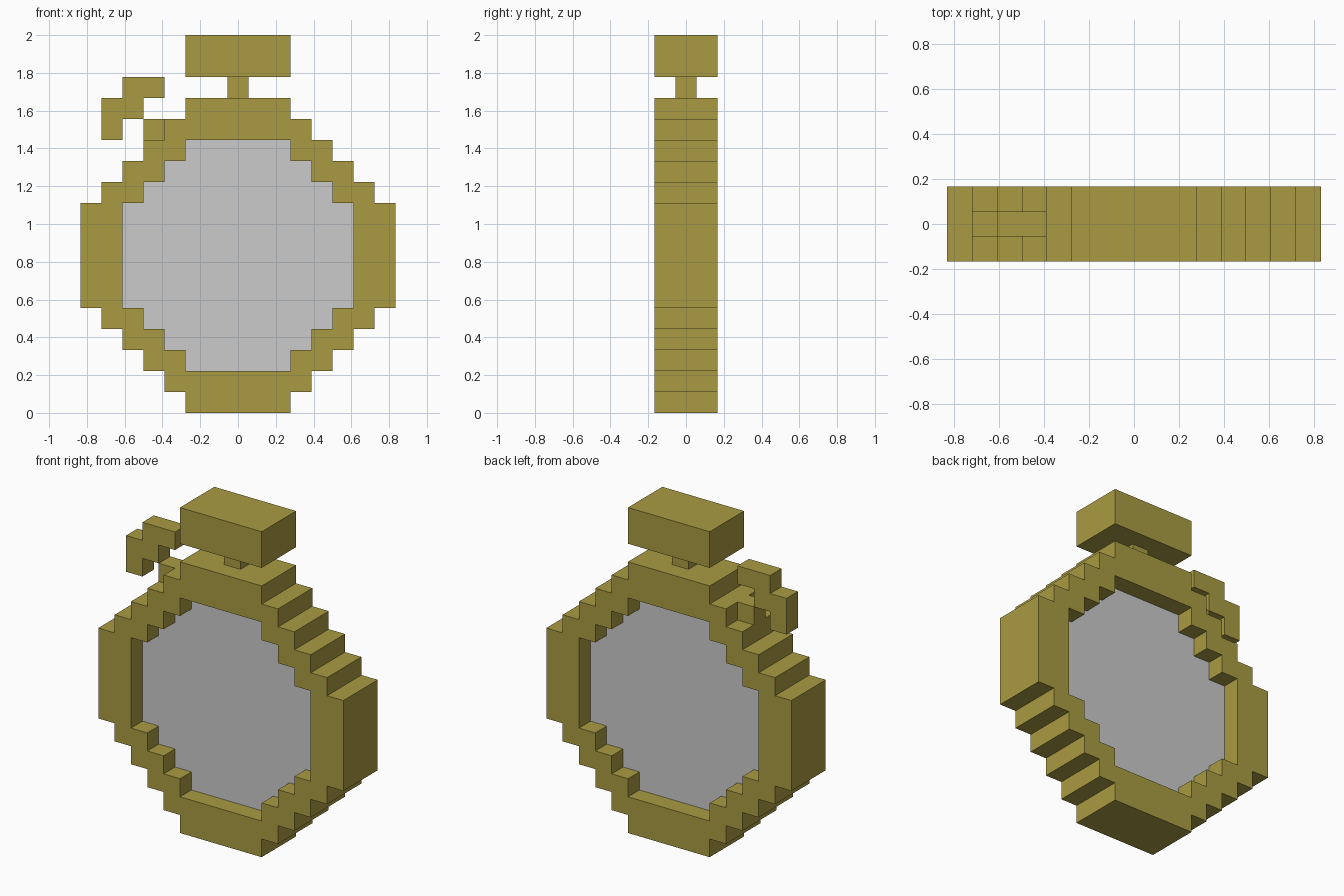
import bpy, bmesh, math
from mathutils import Matrix

if "Cube" in bpy.data.objects:
    bpy.data.objects.remove(bpy.data.objects["Cube"])

U = 1 / 9  # one voxel
CENTRE = 7.5  # dial centre height, in voxels

gold = bpy.data.materials.new("gold")
gold.diffuse_color = (0.40, 0.33, 0.055, 1)
gold.use_nodes = True
gold.node_tree.nodes["Principled BSDF"].inputs["Base Color"].default_value = gold.diffuse_color


def stepped_round(radius):
    """Closed voxel-circle outline: one stepped quarter turned four times."""
    quarter = [(2.5, radius)]
    while quarter[-1][0] < radius:
        x, y = quarter[-1]
        quarter += [(x, y - 1), (x + 1, y - 1)]
    points = []
    for _ in range(4):
        points += [(x, y + CENTRE) for x, y in quarter]
        quarter = [(y, -x) for x, y in quarter]
    return points


def slab(name, outlines, depth, material=None):
    """Extrude x-z outlines (later ones cut holes) symmetrically along y."""
    curve = bpy.data.curves.new(name + "_profile", 'CURVE')
    curve.dimensions, curve.fill_mode = '2D', 'BOTH'
    curve.extrude = depth * U / 2
    for outline in outlines:
        spline = curve.splines.new('POLY')
        spline.points.add(len(outline) - 1)
        for p, (x, z) in zip(spline.points, outline):
            p.co = (x * U, z * U, 0, 1)
        spline.use_cyclic_u = True
    temp = bpy.data.objects.new(name + "_temp", curve)
    bpy.context.collection.objects.link(temp)
    mesh = bpy.data.meshes.new_from_object(temp)
    bpy.data.objects.remove(temp)
    bpy.data.curves.remove(curve)

    bm = bmesh.new()
    bm.from_mesh(mesh)
    bmesh.ops.remove_doubles(bm, verts=bm.verts, dist=1e-4)
    bm.transform(Matrix.Rotation(math.pi / 2, 4, 'X'))
    bmesh.ops.recalc_face_normals(bm, faces=bm.faces)
    for face in bm.faces:
        face.smooth = False
    bm.to_mesh(mesh)
    bm.free()
    mesh.materials.clear()
    if material:
        mesh.materials.append(material)
    obj = bpy.data.objects.new(name, mesh)
    bpy.context.collection.objects.link(obj)
    return obj


def rect(x0, x1, z0, z1):
    return [(x0, z0), (x1, z0), (x1, z1), (x0, z1)]


# Case ring and the recessed dial plate inside it
slab("case_ring", [stepped_round(7.5), stepped_round(5.5)], 3, gold)
slab("dial_plate", [stepped_round(5.5)], 1)

# Winding stem and crown
slab("stem", [rect(-0.5, 0.5, 15, 16)], 1, gold)
slab("crown", [rect(-2.5, 2.5, 16, 18)], 3, gold)

# Side loop: foot on the case step and the hook above it
slab("loop_foot", [rect(-4.5, -3.5, 13, 14)], 1, gold)
slab("loop_hook", [[(-6.5, 13), (-5.5, 13), (-5.5, 14), (-4.5, 14), (-4.5, 15),
                    (-3.5, 15), (-3.5, 16), (-5.5, 16), (-5.5, 15), (-6.5, 15)]], 1, gold)
